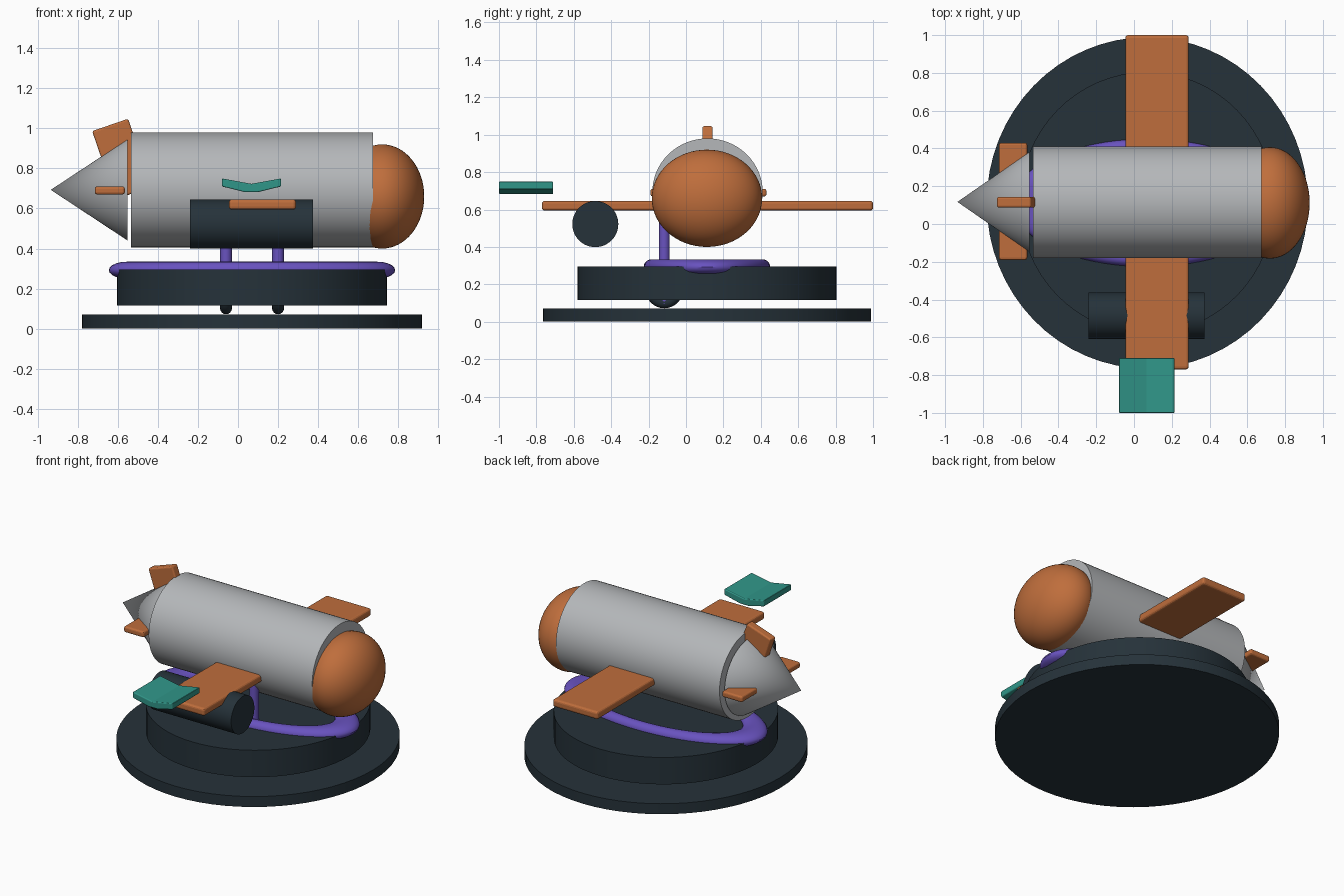
import bpy
from math import radians

if "Cube" in bpy.data.objects:
    bpy.data.objects.remove(bpy.data.objects["Cube"], do_unlink=True)


def material(name, rgb):
    m = bpy.data.materials.new(name)
    m.use_nodes = True
    m.diffuse_color = (*rgb, 1)
    m.node_tree.nodes["Principled BSDF"].inputs["Base Color"].default_value = (*rgb, 1)
    return m


ORANGE = material("burnt orange", (0.52, 0.155, 0.045))
GREY = material("light grey", (0.46, 0.475, 0.49))
DARK = material("dark slate", (0.019, 0.032, 0.042))
PURPLE = material("violet", (0.14, 0.085, 0.52))
TEAL = material("teal", (0.03, 0.305, 0.25))

ALONG_X = (0, radians(90), 0)


def finish(name, mat, scale=(1, 1, 1), smooth=True):
    """Name, size, colour and shade the object just added."""
    ob = bpy.context.object
    ob.name = name
    ob.scale = scale
    ob.data.materials.append(mat)
    bpy.ops.object.transform_apply(location=False, rotation=True, scale=True)
    if smooth:
        bpy.ops.object.shade_smooth_by_angle(angle=radians(35))
    return ob


def cylinder(name, mat, loc, depth, rx, ry, rot=(0, 0, 0)):
    bpy.ops.mesh.primitive_cylinder_add(vertices=64, radius=1, depth=depth, location=loc, rotation=rot)
    return finish(name, mat, (rx, ry, 1))


def bevel(ob, width):
    mod = ob.modifiers.new("rounded edges", "BEVEL")
    mod.width = width
    mod.segments = 3


def box(name, mat, loc, size, width, tilt=0):
    bpy.ops.mesh.primitive_cube_add(size=1, location=loc, rotation=(0, tilt, 0))
    bevel(finish(name, mat, size, smooth=False), width)


# Stepped round stand
cylinder("stand_base", DARK, (0.07, 0.112, 0.035), 0.07, 0.85, 0.877)
cylinder("stand_upper_disc", DARK, (0.07, 0.112, 0.205), 0.18, 0.675, 0.693)

# Oval ring lying on the stand
bpy.ops.mesh.primitive_torus_add(major_segments=80, minor_segments=20, major_radius=0.3,
                                 minor_radius=0.042, location=(0.07, 0.112, 0.292))
finish("oval_ring", PURPLE, (2.09, 0.99, 1))

# Body, nose and tail cone
cylinder("fuselage", GREY, (0.07, 0.115, 0.693), 1.21, 0.287, 0.295, ALONG_X)
bpy.ops.mesh.primitive_uv_sphere_add(segments=64, ring_count=32, radius=1, location=(0.72, 0.112, 0.66))
finish("nose", ORANGE, (0.21, 0.295, 0.26))
bpy.ops.mesh.primitive_cone_add(vertices=64, radius1=1, depth=0.382, location=(-0.744, 0.117, 0.693),
                                rotation=(0, radians(-90), 0))
finish("tail_cone", GREY, (0.252, 0.265, 1))

# Wing and tail surfaces
box("wing", ORANGE, (0.122, 0.115, 0.62), (0.335, 1.77, 0.052), 0.015)
box("tailplane", ORANGE, (-0.64, 0.12, 0.69), (0.15, 0.62, 0.04), 0.012)
box("tail_fin", ORANGE, (-0.58, 0.115, 0.847), (0.19, 0.056, 0.36), 0.01, radians(-19))

# Dark drum under the near wing
cylinder("drum", DARK, (0.067, -0.485, 0.522), 0.615, 0.123, 0.123, ALONG_X)

# Landing legs and wheels
for side, x in (("right", -0.06), ("left", 0.2)):
    cylinder(side + "_leg", PURPLE, (x, -0.116, 0.345), 0.5, 0.029, 0.029)
    bpy.ops.mesh.primitive_torus_add(major_segments=48, minor_segments=16, major_radius=0.07,
                                     minor_radius=0.03, location=(x, -0.116, 0.172), rotation=ALONG_X)
    finish(side + "_wheel", DARK)

# Chevron plate floating off the wing tip
profile = [(-0.08, 0.75), (0.067, 0.723), (0.215, 0.75), (0.215, 0.71), (0.1, 0.682), (0.034, 0.682), (-0.08, 0.71)]
n = len(profile)
verts = [(x, y, z) for y in (-1, -0.71) for x, z in profile]
faces = [list(range(n)), list(range(2 * n - 1, n - 1, -1))]
faces += [[(i + 1) % n, i, i + n, (i + 1) % n + n] for i in range(n)]
mesh = bpy.data.meshes.new("chevron_plate")
mesh.from_pydata(verts, [], faces)
mesh.materials.append(TEAL)
plate = bpy.data.objects.new("chevron_plate", mesh)
bpy.context.collection.objects.link(plate)
bpy.context.view_layer.objects.active = plate
bpy.ops.object.select_all(action="DESELECT")
plate.select_set(True)
bpy.ops.object.mode_set(mode="EDIT")
bpy.ops.mesh.select_all(action="SELECT")
bpy.ops.mesh.normals_make_consistent(inside=False)
bpy.ops.object.mode_set(mode="OBJECT")
bevel(plate, 0.006)
